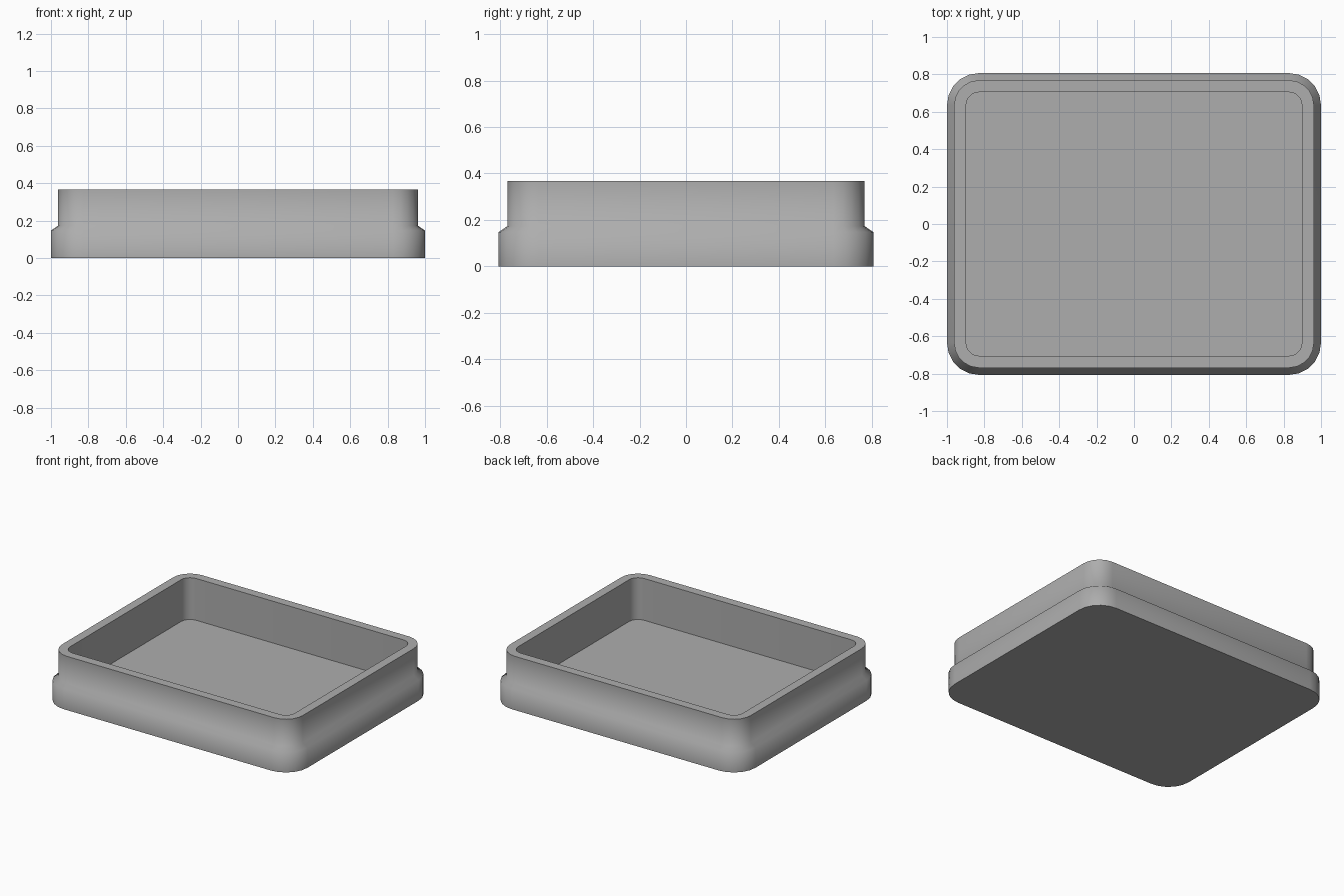
import bpy
import bmesh
from math import cos, sin, pi, radians

default = bpy.data.objects.get("Cube")
if default:
    bpy.data.objects.remove(default, do_unlink=True)

# Corner arc centres, shared by every rounded outline of the tray
CENTRE_X, CENTRE_Y = 0.828, 0.635
SEGMENTS = 5

# Wall cross-section: (corner radius, height), outside bottom to inside floor
PROFILE = [(0.172, 0.0), (0.172, 0.147), (0.134, 0.173),
           (0.134, 0.367), (0.07, 0.367), (0.07, 0.065)]


def rounded_ring(bm, radius, z):
    """One rounded-rectangle loop of vertices."""
    ring = []
    for quarter, (sx, sy) in enumerate([(1, 1), (-1, 1), (-1, -1), (1, -1)]):
        for step in range(SEGMENTS + 1):
            a = (quarter + step / SEGMENTS) * pi / 2
            ring.append(bm.verts.new((sx * CENTRE_X + radius * cos(a),
                                      sy * CENTRE_Y + radius * sin(a), z)))
    return ring


# Plain grey material
grey = bpy.data.materials.new("plain grey")
grey.use_nodes = True
colour = (0.42, 0.42, 0.42, 1)
grey.diffuse_color = colour
grey.node_tree.nodes["Principled BSDF"].inputs["Base Color"].default_value = colour

# Tray body: bridged outlines, closed by the underside and the floor
bm = bmesh.new()
rings = [rounded_ring(bm, r, z) for r, z in PROFILE]
for low, high in zip(rings, rings[1:]):
    for i in range(len(low)):
        j = (i + 1) % len(low)
        bm.faces.new((low[i], low[j], high[j], high[i]))
bm.faces.new(rings[0][::-1])
bm.faces.new(rings[-1])
bmesh.ops.recalc_face_normals(bm, faces=bm.faces[:])

mesh = bpy.data.meshes.new("tray")
bm.to_mesh(mesh)
bm.free()
mesh.materials.append(grey)
tray = bpy.data.objects.new("tray", mesh)
bpy.context.collection.objects.link(tray)

# Soft walls and ledge, crisp rim and base
bpy.ops.object.select_all(action="DESELECT")
tray.select_set(True)
bpy.context.view_layer.objects.active = tray
bpy.ops.object.shade_smooth_by_angle(angle=radians(65))
